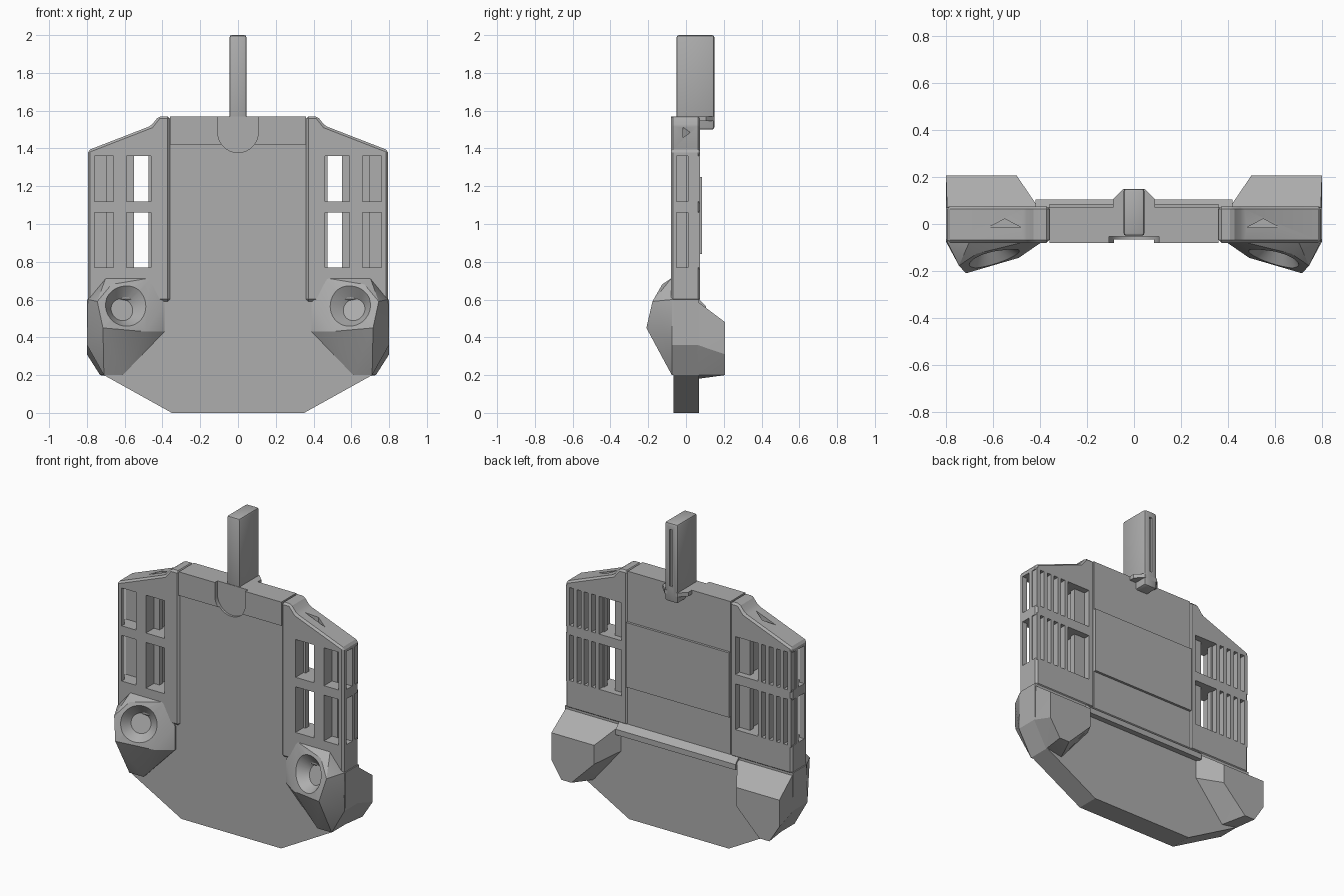
import bpy, bmesh, math
from mathutils import Vector

cube = bpy.data.objects.get("Cube")
if cube:
    bpy.data.objects.remove(cube, do_unlink=True)

grey = bpy.data.materials.new("plain grey")
grey.use_nodes = True
COLOR = (0.42, 0.42, 0.42, 1)
grey.diffuse_color = COLOR
grey.node_tree.nodes["Principled BSDF"].inputs["Base Color"].default_value = COLOR


def finish(name, bm):
    bmesh.ops.recalc_face_normals(bm, faces=bm.faces)
    mesh = bpy.data.meshes.new(name)
    bm.to_mesh(mesh)
    bm.free()
    mesh.materials.append(grey)
    obj = bpy.data.objects.new(name, mesh)
    bpy.context.collection.objects.link(obj)
    return obj


def prism(name, outline, y0, y1):
    """Extrude an x-z outline along y."""
    bm = bmesh.new()
    face = bm.faces.new([bm.verts.new((x, y0, z)) for x, z in outline])
    ext = bmesh.ops.extrude_face_region(bm, geom=[face])
    moved = [v for v in ext["geom"] if isinstance(v, bmesh.types.BMVert)]
    bmesh.ops.translate(bm, verts=moved, vec=(0, y1 - y0, 0))
    return finish(name, bm)


def box(name, x0, x1, y0, y1, z0, z1):
    return prism(name, [(x0, z0), (x1, z0), (x1, z1), (x0, z1)], y0, y1)


def hull(name, points):
    bm = bmesh.new()
    for p in points:
        bm.verts.new(p)
    bmesh.ops.convex_hull(bm, input=bm.verts[:])
    bmesh.ops.dissolve_limit(bm, angle_limit=0.02, verts=bm.verts[:], edges=bm.edges[:])
    return finish(name, bm)


def rod(name, start, end, r0, r1, sides=40):
    """Cylinder or cone between two points."""
    a, b = Vector(start), Vector(end)
    bm = bmesh.new()
    bmesh.ops.create_cone(bm, cap_ends=True, segments=sides, radius1=r0, radius2=r1,
                          depth=(b - a).length)
    turn = (b - a).to_track_quat("Z", "Y")
    for v in bm.verts:
        v.co = turn @ v.co + (a + b) / 2
    return finish(name, bm)


def bevel(obj, width, segments=1):
    mod = obj.modifiers.new("edge", "BEVEL")
    mod.width, mod.segments, mod.limit_method = width, segments, "ANGLE"
    apply(obj, mod)


def apply(obj, mod):
    with bpy.context.temp_override(object=obj, active_object=obj):
        bpy.ops.object.modifier_apply(modifier=mod.name)


def cut(obj, cutters):
    for c in cutters:
        mod = obj.modifiers.new("cut", "BOOLEAN")
        mod.operation, mod.solver, mod.object = "DIFFERENCE", "EXACT", c
        apply(obj, mod)


parts, cutters = [], []

# Central plate with wide lower body
half = [(0.35, 0), (0.71, 0.2), (0.8, 0.36), (0.8, 0.6), (0.36, 0.6), (0.36, 1.57)]
plate = prism("back_plate", half + [(-x, z) for x, z in reversed(half)], -0.067, 0.07)
top_bar = box("top_bar", -0.36, 0.36, -0.08, 0, 1.42, 1.57)
mid_pad = box("rear_pad", -0.36, 0.36, 0.06, 0.085, 0.84, 1.25)
ridge = hull("rear_ridge", [(x, y, z) for x in (-0.42, 0.42) for y, z in
                            ((0.05, 0.6), (0.07, 0.6), (0.105, 0.565), (0.105, 0.53), (0.05, 0.53))])
drilled = [plate, top_bar, mid_pad]

# Stem with rear groove, and its foot
stem = box("top_stem", -0.045, 0.045, -0.05, 0.15, 1.5, 2)
bevel(stem, 0.012, 2)
groove = box("stem_groove", -0.01, 0.01, 0.135, 0.2, 1.6, 1.96)
cut(stem, [groove])
foot = hull("stem_foot", [(s * x, y, z) for s in (1, -1) for z in (1.545, 1.57)
                          for x, y in ((0.09, 0.06), (0.09, 0.105), (0.045, 0.15))])
parts += [stem, foot, ridge]

# Recessed tongue at the front and hexagonal pocket at the rear
arc = [(0.107 * math.cos(a), 1.485 + 0.107 * math.sin(a))
       for a in (math.pi * (1 + i / 16) for i in range(17))]
tongue = prism("tongue_cut", arc + [(0.107, 1.7), (-0.107, 1.7)], -0.2, -0.053)
hexagon = rod("hex_cut", (0, 0.068, 1.16), (0, 0.2, 1.16), 0.11, 0.11, 6)
cutters += [tongue, hexagon]
tools = [tongue, hexagon, groove]

for s, side in ((1, "left"), (-1, "right")):
    # Screw holes, sunk from the front or from the rear
    for x, z, y0, y1, r in ((0.35, 1.415, -0.3, -0.02, 0.107), (0.35, 0.71, -0.3, -0.02, 0.107),
                            (0.26, 0.985, 0.02, 0.3, 0.095), (0.26, 0.425, 0.02, 0.3, 0.095)):
        cutters.append(rod("hole_cut", (s * x, -0.4, z), (s * x, 0.4, z), 0.058, 0.058))
        cutters.append(rod("sink_cut", (s * x, y0, z), (s * x, y1, z), r, r))

    # Side wing
    outline = [(0.36, 0.59), (0.795, 0.59), (0.795, 1.39), (0.46, 1.52), (0.42, 1.57), (0.36, 1.57)]
    wing = prism(side + "_wing", [(s * x, z) for x, z in outline], -0.08, 0.075)
    bevel(wing, 0.012)
    drilled.append(wing)

    # Wing windows, through slots, side windows and rear bays
    bays = []
    for z0, z1 in ((0.77, 1.06), (1.12, 1.36)):
        for x0, x1, y0, y1 in ((0.46, 0.59, -0.2, 0), (0.66, 0.76, -0.2, 0),
                               (0.475, 0.55, -0.2, 0.2), (0.7, 0.9, -0.05, 0.01),
                               (0.4, 0.9, 0.035, 0.2)):
            bays.append(box("bay_cut", s * x0, s * x1, y0, y1, z0, z1))
        for i in range(5):
            x = s * (0.57 + 0.052 * i)
            parts.append(box(side + "_rib", x - 0.012, x + 0.012, 0.02, 0.075, z0 - 0.01, z1 + 0.01))
    bays.append(hull("notch_cut", [(s * x, y, z) for z in (1.455, 1.6) for x, y in
                                   ((0.48, -0.015), (0.62, -0.015), (0.55, 0.022))]))
    cut(wing, bays)
    tools += bays

    # Rear lug
    base = [(0.4, 0.59), (0.795, 0.59), (0.8, 0.36), (0.71, 0.2), (0.6, 0.18), (0.4, 0.42)]
    crown = [(0.5, 0.48), (0.8, 0.48), (0.8, 0.31), (0.73, 0.2), (0.66, 0.2), (0.5, 0.36)]
    parts.append(hull(side + "_rear_lug", [(s * x, 0.06, z) for x, z in base]
                      + [(s * 0.8, 0.2, 0.36)] + [(s * x, 0.207, z) for x, z in crown]))

    # Front lug with a slanted face and a funnel hole
    def slant(x, z):
        return Vector((s * x, -0.14 + 0.3 * (z - 0.56) - 0.32 * (x - 0.6), z))
    base = [(0.46, 0.715), (0.7, 0.715), (0.795, 0.6), (0.8, 0.36), (0.71, 0.2), (0.61, 0.2),
            (0.39, 0.43), (0.39, 0.58)]
    face = [(0.5, 0.69), (0.67, 0.68), (0.745, 0.59), (0.715, 0.45), (0.49, 0.43), (0.45, 0.52)]
    lug = hull(side + "_front_lug", [(s * x, y, z) for x, z in base for y in (-0.075, -0.04)]
               + [slant(x, z) for x, z in face])
    axis = Vector((s * -0.32, -1, 0.3)).normalized()
    c = slant(0.6, 0.56)
    funnel = [rod("funnel_cut", c + axis * 0.02, c - axis * 0.05, 0.122, 0.06),
              rod("bore_cut", c, c - axis * 0.13, 0.056, 0.056)]
    cut(lug, funnel)
    cut(plate, funnel[1:])
    tools += funnel
    parts.append(lug)

# Drill the plate, bar, pad and wings
for obj in drilled:
    cut(obj, cutters)
parts += drilled
for obj in set(tools + cutters):
    bpy.data.objects.remove(obj, do_unlink=True)

# Smooth round walls, keep hard edges
bpy.ops.object.select_all(action="DESELECT")
for obj in parts:
    obj.select_set(True)
bpy.context.view_layer.objects.active = plate
bpy.ops.object.shade_smooth_by_angle(angle=math.radians(25))
